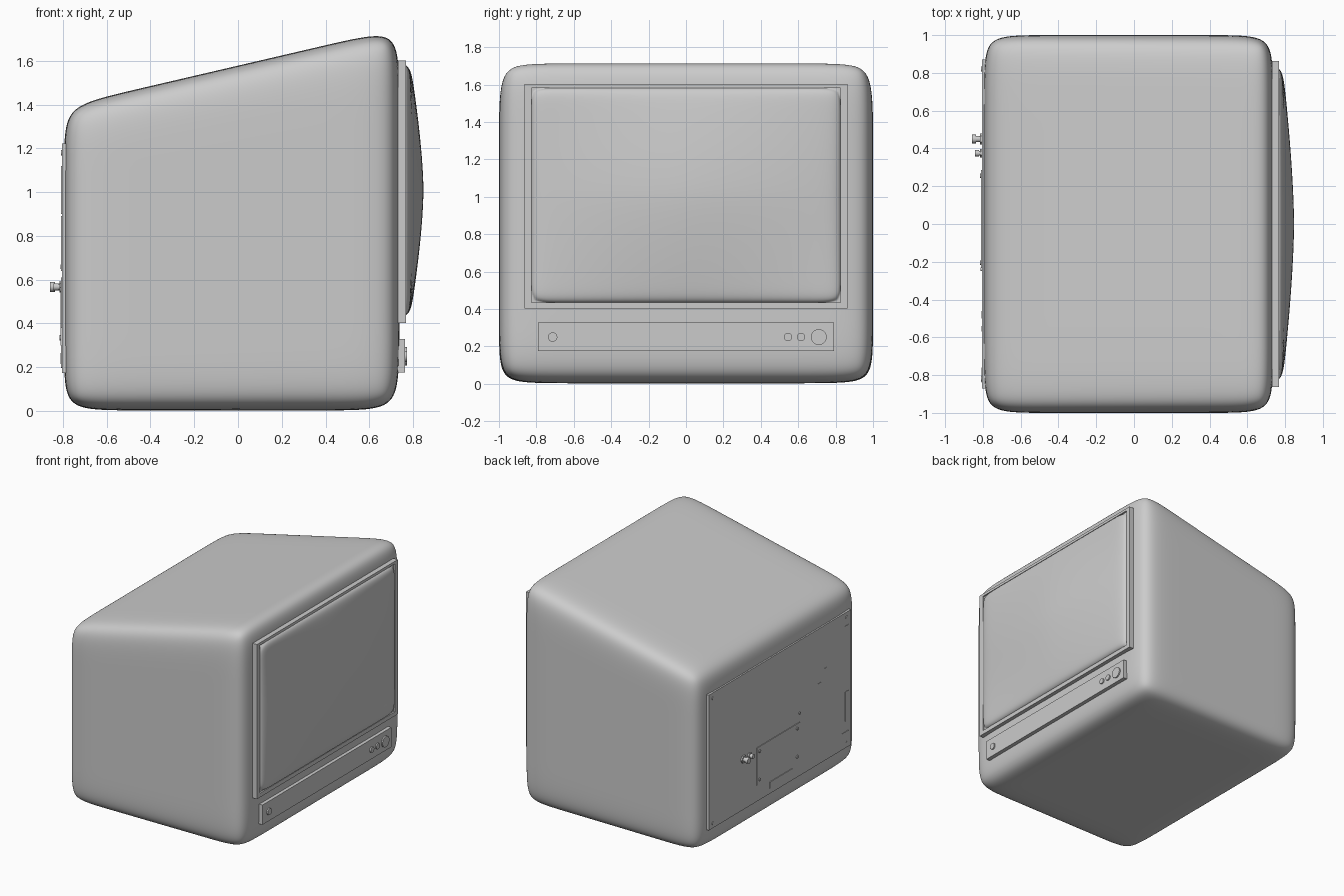
import bpy, bmesh, math
from mathutils import Matrix, Vector

if "Cube" in bpy.data.objects:
    bpy.data.objects.remove(bpy.data.objects["Cube"])


def finish(name, bm, angle=None):
    bmesh.ops.recalc_face_normals(bm, faces=bm.faces)
    me = bpy.data.meshes.new(name)
    bm.to_mesh(me)
    bm.free()
    ob = bpy.data.objects.new(name, me)
    bpy.context.collection.objects.link(ob)
    if angle is not None:
        bpy.ops.object.select_all(action='DESELECT')
        bpy.context.view_layer.objects.active = ob
        ob.select_set(True)
        bpy.ops.object.shade_smooth_by_angle(angle=math.radians(angle))
    return ob


def box(name, x, y, z, bevel=0.0):
    """Box from (min, max) ranges."""
    bm = bmesh.new()
    bmesh.ops.create_cube(bm, size=1)
    for v in bm.verts:
        v.co = Vector([a + (b - a) * (c + 0.5) for (a, b), c in zip((x, y, z), v.co)])
    if bevel:
        bmesh.ops.bevel(bm, geom=bm.edges[:], offset=bevel, segments=2, affect='EDGES', profile=0.5)
    return finish(name, bm)


def disc(name, x0, x1, y, z, r, sides=32):
    """Cylinder lying along x."""
    bm = bmesh.new()
    bmesh.ops.create_cone(bm, cap_ends=True, segments=sides, radius1=r, radius2=r, depth=abs(x1 - x0),
                          matrix=Matrix.Translation(((x0 + x1) / 2, y, z)) @ Matrix.Rotation(math.pi / 2, 4, 'Y'))
    return finish(name, bm, 35)


# Cabinet: cube with support loops, sloped top, subdivided
X0, X1, W = -0.795, 0.737, 0.25
bm = bmesh.new()
bmesh.ops.create_cube(bm, size=1)
sizes = (X1 - X0, 2.0, 1.57)
for axis in range(3):
    for s in (-1, 1):
        n = Vector((0, 0, 0))
        n[axis] = s
        bmesh.ops.bisect_plane(bm, geom=bm.verts[:] + bm.edges[:] + bm.faces[:],
                               plane_co=n * (0.5 - W / sizes[axis]), plane_no=n)
for v in bm.verts:
    x = X0 + (v.co.x + 0.5) * sizes[0]
    v.co = (x, v.co.y * 2, 0.003 + (v.co.z + 0.5) * (1.575 + 0.233 * x))
cabinet = finish("cabinet", bm, 180)
sub = cabinet.modifiers.new("smooth", 'SUBSURF')
sub.levels = sub.render_levels = 4

# Screen bezel: rectangular ring
bm = bmesh.new()
rings = []
for x, y, z0, z1 in ((0.73, 0.826, 0.435, 1.582), (0.73, 0.863, 0.403, 1.602),
                     (0.767, 0.863, 0.403, 1.602), (0.767, 0.826, 0.435, 1.582)):
    rings.append([bm.verts.new((x, a, b)) for a, b in ((-y, z0), (y, z0), (y, z1), (-y, z1))])
for i in range(4):
    a, b = rings[i], rings[(i + 1) % 4]
    for j in range(4):
        k = (j + 1) % 4
        bm.faces.new((a[j], a[k], b[k], b[j]))
finish("screen_bezel", bm)

# Domed picture tube with a rounded lip
bm = bmesh.new()
bmesh.ops.create_grid(bm, x_segments=64, y_segments=64, size=1)
for v in bm.verts:
    u, w = (math.sin(c * math.pi / 2) for c in v.co.xy)
    lip = 0.033 * math.sqrt(max(0, 1 - u ** 24 - w ** 24))
    dome = 0.063 * (1 - (u * u + 0.01) ** 0.75) * (1 - (w * w + 0.01) ** 0.75)
    v.co = (0.755 + lip + max(dome, 0), 0.826 * u, 1.0085 + 0.5735 * w)
screen = finish("screen", bm, 180)
if screen.data.polygons[len(screen.data.polygons) // 2].normal.x < 0:
    screen.data.flip_normals()

# Control strip and knobs
box("control_strip", (0.72, 0.763), (-0.79, 0.79), (0.175, 0.328))
for i, (y, r) in enumerate(((-0.713, 0.025), (0.545, 0.022), (0.615, 0.022), (0.71, 0.042))):
    disc(f"knob_{i}", 0.75, 0.773, y, 0.25, r)

# Back panel with service plate and label plate
box("back_panel", (-0.805, -0.775), (-0.87, 0.87), (0.173, 1.222))
box("service_plate", (-0.81, -0.80), (-0.24, 0.285), (0.30, 0.59))
box("label_plate", (-0.81, -0.80), (-0.154, 0.126), (0.215, 0.265))

# Screws on plate and panel corners
for i, (y, z) in enumerate([(y, z) for y in (-0.205, 0.255) for z in (0.335, 0.555)]):
    disc(f"plate_screw_{i}", -0.816, -0.80, y, z, 0.012, 16)
for i, (y, z) in enumerate([(y, z) for y in (-0.82, 0.82) for z in (0.21, 1.18)]):
    disc(f"panel_screw_{i}", -0.809, -0.80, y, z, 0.013, 16)
disc("small_pin", -0.812, -0.80, -0.24, 0.66, 0.01, 16)

# Aerial sockets: flange, stem and tip
for n, y, r, tip in (("large", 0.45, 0.03, -0.858), ("small", 0.375, 0.022, -0.843)):
    disc(n + "_socket_flange", -0.80, -0.816, y, 0.567, r, 6)
    disc(n + "_socket_stem", -0.80, tip + 0.005, y, 0.567, r * 0.55)
    disc(n + "_socket_tip", tip + 0.022, tip, y, 0.567, r * 0.75)

# Thin raised strips toward one edge of the back
for i, (y0, y1, z0, z1) in enumerate(((-0.57, -0.54, 0.64, 0.89), (-0.50, -0.46, 0.65, 0.80),
                                      (-0.84, -0.79, 0.90, 1.12), (-0.84, -0.80, 0.38, 0.61),
                                      (-0.84, -0.76, 0.20, 0.30))):
    box(f"back_strip_{i}", (-0.808, -0.80), (y0, y1), (z0, z1))
